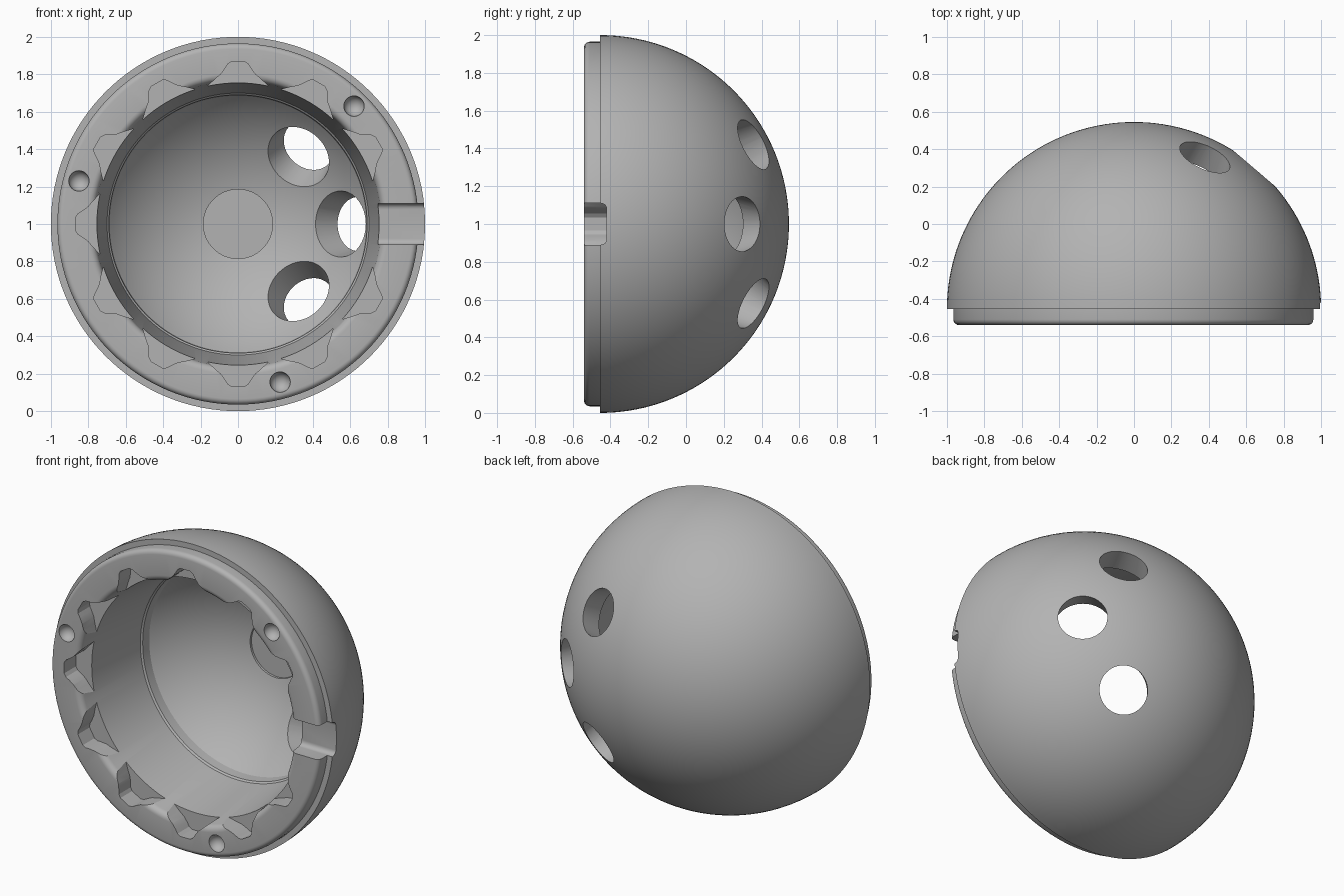
import bpy, bmesh, math
from math import sin, cos, radians, pi
from mathutils import Matrix, Vector

if "Cube" in bpy.data.objects:
    bpy.data.objects.remove(bpy.data.objects["Cube"])

RIM_Y, LIP_Y = -0.455, -0.54           # dome base plane and front of the lip
CENTRE = Vector((0, RIM_Y, 1))
INNER = 0.863                          # radius of the inner dome


def finish(bm, name):
    bmesh.ops.recalc_face_normals(bm, faces=bm.faces)
    mesh = bpy.data.meshes.new(name)
    bm.to_mesh(mesh)
    bm.free()
    obj = bpy.data.objects.new(name, mesh)
    bpy.context.collection.objects.link(obj)
    return obj


def arc(cx, cy, r, a0, a1, n):
    """Points (radius, y) along an arc, angles measured from the +radius axis."""
    return [(cx + r * cos(radians(a0 + (a1 - a0) * i / n)),
             cy + r * sin(radians(a0 + (a1 - a0) * i / n))) for i in range(n + 1)]


def prism(bm, outline, offset):
    """Extrude a closed outline of 3D points by an offset."""
    face = bm.faces.new([bm.verts.new(p) for p in outline])
    new = bmesh.ops.extrude_face_region(bm, geom=[face], use_keep_orig=True)["geom"]
    bmesh.ops.translate(bm, vec=offset, verts=[g for g in new if isinstance(g, bmesh.types.BMVert)])


# Shell: closed profile turned around the front-to-back axis
floor_r = 0.185
floor_y = RIM_Y + math.sqrt(INNER ** 2 - floor_r ** 2)
band_r = 0.685
band_angle = math.degrees(math.acos(band_r / INNER))
floor_angle = math.degrees(math.acos(floor_r / INNER))
profile = arc(0, RIM_Y, 1, 90, 0, 40)                       # outer dome
profile += [(0.965, RIM_Y)]                                 # step to the lip
profile += arc(0.935, LIP_Y + 0.03, 0.03, 0, -90, 5)        # rounded lip edge
profile += arc(0.805, LIP_Y + 0.04, 0.04, -90, -173, 6)     # rounded mouth
profile += [(0.70, 0.0), (0.69, 0.01)]                      # tapered wall and band
profile += arc(0, RIM_Y, INNER, band_angle, floor_angle, 20)  # inner dome
profile += [(floor_r, floor_y + 0.015), (0, floor_y + 0.015)]  # flat seat
profile[0] = (0, profile[0][1])

bm = bmesh.new()
verts = [bm.verts.new((r, y, 1)) for r, y in profile]
edges = [bm.edges.new(pair) for pair in zip(verts, verts[1:])]
bmesh.ops.spin(bm, geom=verts + edges, cent=CENTRE, axis=(0, 1, 0),
               angle=2 * pi, steps=128, use_merge=False)
bmesh.ops.remove_doubles(bm, verts=bm.verts, dist=0.0002)
shell = finish(bm, "dome_shell")

cut = bmesh.new()

# Pockets around the mouth, leaving out the one at the notch
half = [(0.72, 0.18), (0.775, 0.122), (0.80, 0.092), (0.83, 0.07), (0.855, 0.055), (0.868, 0.035)]
outline = half + [(r, -t) for r, t in reversed(half)]
for i in range(1, 12):
    a = radians(30 * i)
    prism(cut, [(r * cos(a) - t * sin(a), -0.6, 1 + r * sin(a) + t * cos(a)) for r, t in outline],
          (0, 0.18, 0))

# Notch in the left edge, with rounded inner corners
notch = [(-0.6, 0.11)] + [(y, z) for z, y in arc(0.08, -0.45, 0.03, 0, 90, 5)]
notch += [(y, -z) for y, z in reversed(notch)]
prism(cut, [(0.7, y, 1 + z) for y, z in notch], (0.4, 0, 0))

# Round dimples in the lip
for x, z in [(0.62, 1.63), (-0.85, 1.23), (0.225, 0.155)]:
    bmesh.ops.create_uvsphere(cut, u_segments=32, v_segments=16, radius=0.055,
                              matrix=Matrix.Translation((x, LIP_Y - 0.003, z)))

# Tapered finger holes through the dome
for polar, turn in [(40.5, 0), (34.9, 48), (34.9, -48)]:
    p, t = radians(polar), radians(turn)
    d = Vector((sin(p) * cos(t), cos(p), sin(p) * sin(t)))
    place = Matrix.Translation(CENTRE + d * 0.925) @ d.to_track_quat('Z', 'Y').to_matrix().to_4x4()
    bmesh.ops.create_cone(cut, cap_ends=True, segments=64, radius1=0.197, radius2=0.121,
                          depth=0.35, matrix=place)
cutter = finish(cut, "cutter")
cutter.hide_render = True

# Cut, shade and colour the shell
bpy.context.view_layer.objects.active = shell
shell.select_set(True)
mod = shell.modifiers.new("cuts", 'BOOLEAN')
mod.operation, mod.solver, mod.object = 'DIFFERENCE', 'EXACT', cutter
bpy.ops.object.modifier_apply(modifier=mod.name)
bpy.data.objects.remove(cutter)

cutter_free = [o for o in bpy.context.selected_objects if o is not shell]
for o in cutter_free:
    o.select_set(False)
bpy.ops.object.shade_smooth_by_angle(angle=radians(25))

grey = bpy.data.materials.new("grey_plastic")
grey.use_nodes = True
colour = (0.45, 0.45, 0.45, 1)
grey.diffuse_color = colour
grey.node_tree.nodes["Principled BSDF"].inputs["Base Color"].default_value = colour
shell.data.materials.clear()
shell.data.materials.append(grey)
